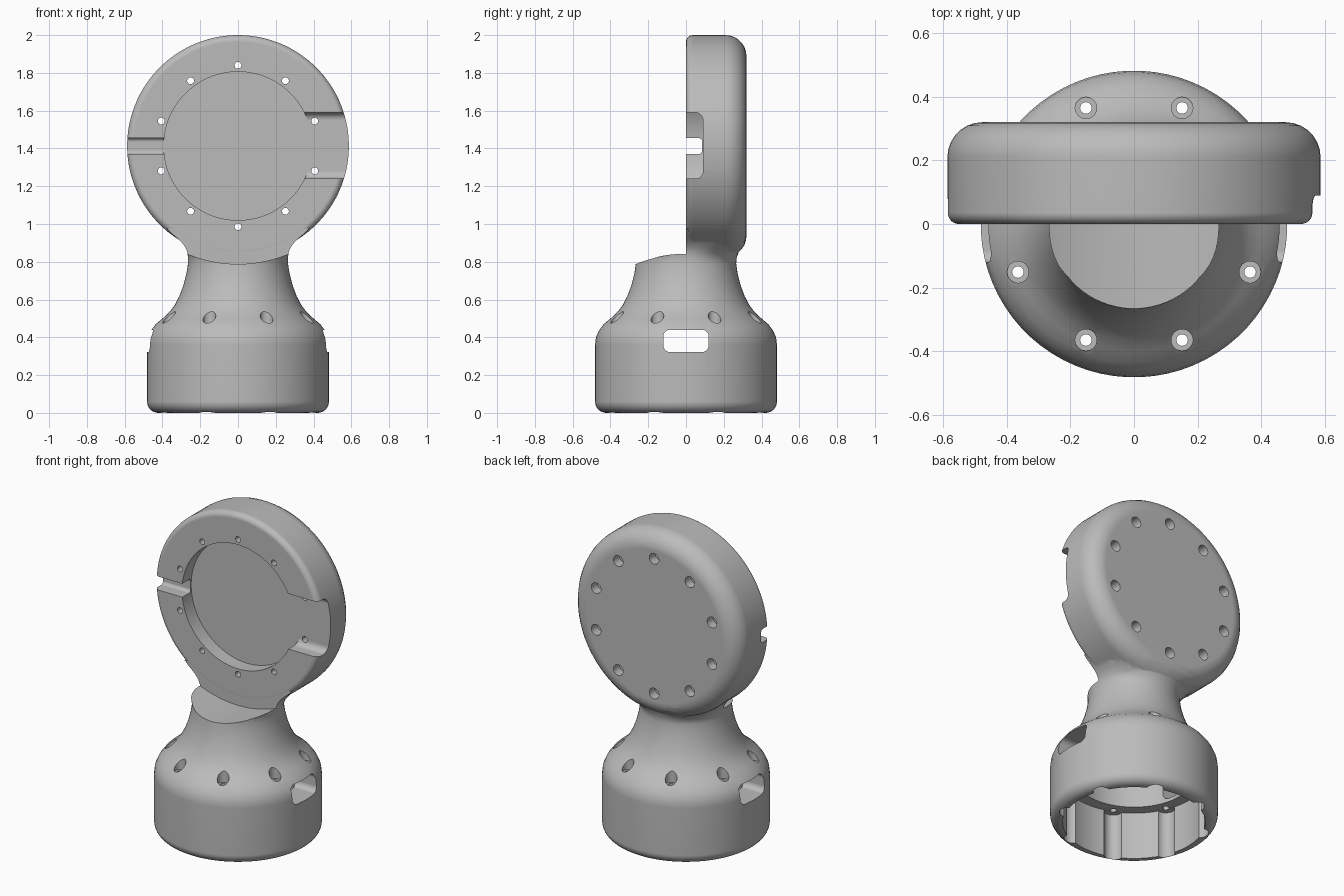
import bpy, bmesh
from math import sin, cos, pi, radians, atan2, hypot
from mathutils import Matrix

if "Cube" in bpy.data.objects:
    bpy.data.objects.remove(bpy.data.objects["Cube"])

HEAD_Z, HEAD_R, HEAD_T = 1.413, 0.587, 0.32
UPRIGHT = Matrix.Identity(4)


def facing(z):
    """Turns a vertical lathe axis so it runs along +y at height z."""
    return Matrix.Translation((0, 0, z)) @ Matrix.Rotation(-pi / 2, 4, 'X')


FACING = facing(HEAD_Z)


def arc(cx, cy, r, a0, a1, n=7):
    return [(cx + r * cos(radians(a0 + (a1 - a0) * i / n)),
             cy + r * sin(radians(a0 + (a1 - a0) * i / n))) for i in range(n + 1)]


def finish(name, bm):
    bmesh.ops.recalc_face_normals(bm, faces=bm.faces[:])
    me = bpy.data.meshes.new(name)
    bm.to_mesh(me)
    bm.free()
    ob = bpy.data.objects.new(name, me)
    bpy.context.collection.objects.link(ob)
    return ob


def lathe(name, profile, places=(UPRIGHT,), segs=72):
    """Revolve (radius, height) points, capped flat; one copy per placement."""
    bm = bmesh.new()
    for m in places:
        rings = [[bm.verts.new(m @ Matrix.Rotation(2 * pi * (i + 0.5) / segs, 4, 'Z')
                               @ Matrix.Translation((r, 0, h)).to_translation())
                  for i in range(segs)] for r, h in profile]
        for a, b in zip(rings, rings[1:]):
            for i in range(segs):
                j = (i + 1) % segs
                bm.faces.new((a[i], a[j], b[j], b[i]))
        bm.faces.new(rings[0][::-1])
        bm.faces.new(rings[-1])
    return finish(name, bm)


def slot(name, x0, x1, y0, y1, z0, z1, r):
    """Rounded rectangle in the yz plane, extruded along x."""
    pts = (arc(y1 - r, z1 - r, r, 0, 90) + arc(y0 + r, z1 - r, r, 90, 180)
           + arc(y0 + r, z0 + r, r, 180, 270) + arc(y1 - r, z0 + r, r, 270, 360))
    bm = bmesh.new()
    a, b = [[bm.verts.new((x, y, z)) for y, z in pts] for x in (x0, x1)]
    for i in range(len(pts)):
        j = (i + 1) % len(pts)
        bm.faces.new((a[i], a[j], b[j], b[i]))
    bm.faces.new(a[::-1])
    bm.faces.new(b)
    return finish(name, bm)


def is_closed(me):
    bm = bmesh.new()
    bm.from_mesh(me)
    ok = all(e.is_manifold for e in bm.edges)
    bm.free()
    return ok


def reach(me):
    xyz = [v.co for v in me.vertices]
    return max(abs(c.x) for c in xyz), -min(c.y for c in xyz), max(c.z for c in xyz)


def combine(target, other, op='DIFFERENCE'):
    """Boolean that keeps the first clean result; a cut may never grow the part."""
    mod = target.modifiers.new('combine', 'BOOLEAN')
    mod.operation, mod.object = op, other
    limit, count, best = reach(target.data), len(target.data.vertices), None
    for solver in ('MANIFOLD', 'EXACT'):
        mod.solver = solver
        bpy.context.view_layer.update()
        dg = bpy.context.evaluated_depsgraph_get()
        me = bpy.data.meshes.new_from_object(target.evaluated_get(dg), depsgraph=dg)
        grown = op == 'DIFFERENCE' and any(
            a > b + 1e-3 for a, b in zip(reach(me), limit))
        if len(me.vertices) == count or grown:
            continue
        best = me
        if is_closed(me):
            break
    target.modifiers.remove(mod)
    if best:
        target.data = best
    bpy.data.objects.remove(other)


# neck flare rows: height, half width, half depth, squareness
FLARE = [(0.79, 0.265, 0.266, 2), (0.82, 0.265, 0.268, 2), (0.85, 0.268, 0.279, 2.3),
         (0.875, 0.278, 0.297, 3), (0.90, 0.296, 0.313, 3.6), (0.925, 0.322, 0.3185, 4.2),
         (0.95, 0.352, 0.3195, 5), (0.975, 0.375, 0.3195, 5.5)]

# base with shoulder and neck
body = lathe('stand', arc(0.422, 0.06, 0.06, -90, 0) + [
    (0.482, 0.36), (0.477, 0.40), (0.462, 0.435), (0.436, 0.47), (0.40, 0.50),
    (0.365, 0.532), (0.336, 0.57), (0.31, 0.62), (0.288, 0.68), (0.273, 0.74)]
    + [(w, z) for z, w, d, n in FLARE])

# square off the neck so it flows into the underside of the head
for v in body.data.vertices:
    for z, w, d, n in FLARE:
        if abs(v.co.z - z) < 1e-4 and hypot(v.co.x, v.co.y) > 0.1:
            t = atan2(v.co.y, v.co.x)
            r = (abs(cos(t) / w) ** n + abs(sin(t) / d) ** n) ** (-1 / n)
            v.co.x, v.co.y = r * cos(t), r * sin(t)

# curved shelf in front of the head
combine(body, lathe('shelf_cutter', [(0.69, -1), (0.69, 0.001)], (facing(1.478),), 144))

# round head
head = lathe('head', arc(HEAD_R - 0.035, 0.035, 0.035, -90, 0)
             + arc(HEAD_R - 0.11, HEAD_T - 0.11, 0.11, 0, 90), (FACING,), 96)
combine(body, head, 'UNION')

# pocket and cable slots in the head
combine(body, lathe('pocket_cutter', [(0.393, -0.1), (0.393, 0.092)], (FACING,), 96))
combine(body, slot('wide_slot_cutter', 0.21, 0.8, -0.15, 0.09, 1.24, 1.59, 0.04))
combine(body, slot('narrow_slot_cutter', -0.8, -0.23, -0.15, 0.086, 1.37, 1.455, 0.02))

# ten screw holes through the head, counterbored at the back
ring = [FACING @ Matrix.Rotation(2 * pi * (i + 0.5) / 10 + radians(72), 4, 'Z')
        @ Matrix.Translation((0.427, 0, 0)) for i in range(10)]
combine(body, lathe('head_screw_cutter', [
    (0.018, -0.05), (0.018, 0.26), (0.034, 0.26), (0.034, 0.5)], ring, 20))

# hollow inside of the base, stepped in above the ledge
combine(body, lathe('cavity_cutter', [
    (0.41, -0.1), (0.41, 0.30), (0.34, 0.30), (0.34, 0.45)]))

# eight vertical screw channels with counterbores in the shoulder
ring = [Matrix.Rotation(2 * pi * (i + 0.5) / 8, 4, 'Z')
        @ Matrix.Translation((0.395, 0, 0)) for i in range(8)]
combine(body, lathe('channel_cutter', [
    (0.053, -0.1), (0.053, 0.298), (0.018, 0.298), (0.018, 0.465),
    (0.034, 0.465), (0.034, 0.72)], ring, 24))

# cable slot through both sides of the base
combine(body, slot('side_slot_cutter', -0.7, 0.7, -0.12, 0.12, 0.322, 0.44, 0.035))

# one plain grey, smooth with sharp edges kept
grey = bpy.data.materials.new('plain grey')
grey.diffuse_color = (0.5, 0.5, 0.5, 1)
grey.use_nodes = True
grey.node_tree.nodes["Principled BSDF"].inputs["Base Color"].default_value = grey.diffuse_color
body.data.materials.clear()
body.data.materials.append(grey)
for f in body.data.polygons:
    f.material_index = 0
bpy.ops.object.select_all(action='DESELECT')
body.select_set(True)
bpy.context.view_layer.objects.active = body
bpy.ops.object.shade_smooth_by_angle(angle=radians(32))
weighted = body.modifiers.new('even_shading', 'WEIGHTED_NORMAL')
weighted.keep_sharp = True
